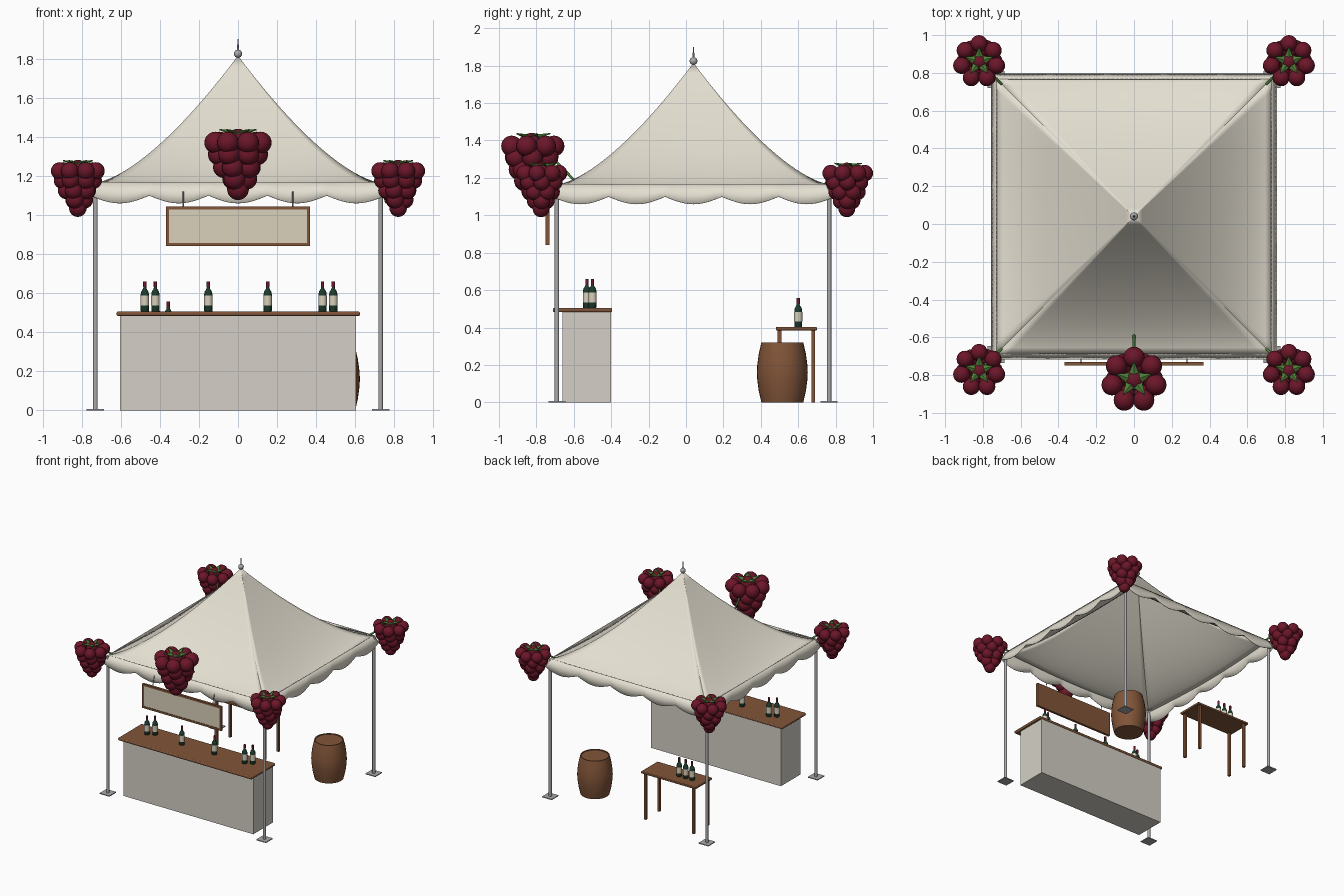
import bpy, bmesh, math
from mathutils import Vector, Matrix

if "Cube" in bpy.data.objects:
    bpy.data.objects.remove(bpy.data.objects["Cube"])

CY = 0.04  # tent centre in y


def material(name, rgb):
    m = bpy.data.materials.new(name)
    m.diffuse_color = (*rgb, 1)
    m.use_nodes = True
    m.node_tree.nodes["Principled BSDF"].inputs["Base Color"].default_value = m.diffuse_color
    return m


CANVAS = material("canvas", (0.78, 0.74, 0.64))
SKIRT = material("counter_cloth", (0.66, 0.63, 0.57))
GRAPE = material("grape", (0.15, 0.008, 0.022))
LEAF = material("leaf", (0.08, 0.22, 0.04))
WOOD = material("wood", (0.22, 0.09, 0.04))
GLASS = material("bottle_glass", (0.012, 0.045, 0.025))
LABEL = material("label", (0.7, 0.64, 0.5))
FOIL = material("foil", (0.14, 0.01, 0.025))
METAL = material("metal", (0.4, 0.4, 0.41))


def finish(name, bm, mat, smooth=None, thick=0, bevel=0):
    me = bpy.data.meshes.new(name)
    bm.to_mesh(me)
    bm.free()
    ob = bpy.data.objects.new(name, me)
    bpy.context.collection.objects.link(ob)
    me.materials.append(mat)
    if smooth:
        bpy.ops.object.select_all(action='DESELECT')
        ob.select_set(True)
        bpy.context.view_layer.objects.active = ob
        bpy.ops.object.shade_smooth_by_angle(angle=math.radians(smooth))
    if thick:
        s = ob.modifiers.new("thickness", 'SOLIDIFY')
        s.thickness = thick
    if bevel:
        b = ob.modifiers.new("rounding", 'BEVEL')
        b.width, b.segments = bevel, 3
    return ob


def box(name, lo, hi, mat, bevel=0):
    lo, hi = Vector(lo), Vector(hi)
    bm = bmesh.new()
    bmesh.ops.create_cube(bm, size=1, matrix=Matrix.Translation((lo + hi) / 2)
                          @ Matrix.Diagonal((*(hi - lo), 1)))
    return finish(name, bm, mat, bevel=bevel)


def rod(name, a, b, r, mat, r2=None, sides=16):
    a, b = Vector(a), Vector(b)
    d = b - a
    bm = bmesh.new()
    bmesh.ops.create_cone(bm, cap_ends=True, segments=sides, radius1=r,
                          radius2=r if r2 is None else r2, depth=d.length,
                          matrix=Matrix.Translation((a + b) / 2)
                          @ d.to_track_quat('Z', 'Y').to_matrix().to_4x4())
    return finish(name, bm, mat, smooth=40)


def lathe(name, profile, at, mat, sides=24):
    bm = bmesh.new()
    vs = [bm.verts.new((r + at[0], at[1], z + at[2])) for r, z in profile]
    es = [bm.edges.new(p) for p in zip(vs, vs[1:])]
    bmesh.ops.spin(bm, geom=vs + es, cent=at, axis=(0, 0, 1),
                   angle=math.tau, steps=sides, use_duplicate=False)
    bmesh.ops.remove_doubles(bm, verts=bm.verts, dist=1e-5)
    bmesh.ops.recalc_face_normals(bm, faces=bm.faces)
    return finish(name, bm, mat, smooth=35)


def panels(name, rows, cols, point, smooth):
    """Four identical fabric sheets, one per side of the tent."""
    bm = bmesh.new()
    for k in range(4):
        rot = Matrix.Translation((0, CY, 0)) @ Matrix.Rotation(k * math.pi / 2, 4, 'Z')
        g = [[bm.verts.new(rot @ Vector(point(i / rows, j / cols)))
              for j in range(cols + 1)] for i in range(rows + 1)]
        for i in range(rows):
            for j in range(cols):
                bm.faces.new((g[i][j], g[i + 1][j], g[i + 1][j + 1], g[i][j + 1]))
    return finish(name, bm, CANVAS, smooth=smooth, thick=0.004)


# Canopy: concave pyramid, sagging slightly mid-eave
def roof_point(t, s):
    t = 0.01 + 0.99 * t
    u = 2 * s - 1
    sag = 0.03 * (1 - u * u) ** 1.5 * t ** 3
    return 0.73 * t * u, -0.73 * t, 1.165 + 0.65 * (1 - t) ** 1.5 - sag


# Valance: flared strip with five scallops per side
def valance_point(t, s):
    half = 0.73 + 0.027 * t
    drop = 0.065 + 0.04 * abs(math.sin(5 * math.pi * s))
    return half * (2 * s - 1), -half, 1.165 - drop * t


panels("canopy_roof", 20, 24, roof_point, 40)
panels("scalloped_valance", 2, 60, valance_point, 40)

# Finial
bm = bmesh.new()
bmesh.ops.create_uvsphere(bm, u_segments=20, v_segments=12, radius=0.021,
                          matrix=Matrix.Translation((0, CY, 1.825)))
finish("finial_ball", bm, METAL, smooth=60)
rod("finial_spike", (0, CY, 1.84), (0, CY, 1.9), 0.006, METAL, 0.002)

# Poles and foot plates
for x in (-0.73, 0.73):
    for y in (-0.69, 0.765):
        rod("tent_pole", (x, y, 0), (x, y, 1.16), 0.012, METAL)
        box("foot_plate", (x - 0.045, y - 0.045, 0), (x + 0.045, y + 0.045, 0.007), METAL)


# Grape clusters: stacked rings of berries, star leaf and stem
def grapes(at, size, stem_end):
    at = Vector(at)
    bm = bmesh.new()
    for z, r, n in ((0.015, 0, 1), (0, 0.119, 7), (-0.06, 0.098, 6),
                    (-0.125, 0.072, 5), (-0.185, 0.042, 3), (-0.238, 0, 1)):
        for i in range(n):
            a = math.pi / 2 + math.tau * i / n + z * 8
            p = at + size * Vector((r * math.cos(a), r * math.sin(a), z))
            bmesh.ops.create_uvsphere(bm, u_segments=20, v_segments=12, radius=0.056 * size,
                                      matrix=Matrix.Translation(p))
    finish("grape_cluster", bm, GRAPE, smooth=60)
    bm = bmesh.new()
    ring = []
    for i in range(10):
        a = math.pi / 2 + math.tau * i / 10
        r, z = ((0.1, 0.07), (0.045, 0.05))[i % 2]
        ring.append(bm.verts.new(at + size * Vector((r * math.cos(a), r * math.sin(a), z))))
    mid = bm.verts.new(at + size * Vector((0, 0, 0.06)))
    for i in range(10):
        bm.faces.new((mid, ring[i], ring[(i + 1) % 10]))
    finish("grape_leaf", bm, LEAF, thick=0.006)
    rod("grape_stem", at + Vector((0, 0, 0.05 * size)), stem_end, 0.007, LEAF, sides=10)


grapes((0, -0.825, 1.37), 1, (0, -0.59, 1.18))
for sx in (-1, 1):
    grapes((sx * 0.82, -0.775, 1.225), 0.8, (sx * 0.70, -0.66, 1.165))
    grapes((sx * 0.82, 0.86, 1.225), 0.8, (sx * 0.70, 0.74, 1.165))

# Hanging sign: backboard, raised frame, blank panel, hangers
box("sign_board", (-0.368, -0.74, 0.84), (0.368, -0.73, 1.043), WOOD)
box("sign_panel", (-0.352, -0.746, 0.856), (0.352, -0.738, 1.027), LABEL)
for z in (0.84, 1.027):
    box("sign_frame_rail", (-0.368, -0.75, z), (0.368, -0.738, z + 0.016), WOOD)
for s in (-1, 1):
    box("sign_frame_stile", (s * 0.36 - 0.008, -0.75, 0.84),
        (s * 0.36 + 0.008, -0.738, 1.043), WOOD)
    rod("sign_hanger", (s * 0.28, -0.735, 1.04), (s * 0.28, -0.715, 1.12), 0.003, METAL, sides=8)

# Serving counter
box("counter_body", (-0.605, -0.66, 0), (0.605, -0.40, 0.487), SKIRT)
box("counter_top", (-0.622, -0.712, 0.483), (0.625, -0.395, 0.505), WOOD, bevel=0.008)

# Side table
box("table_top", (-0.58, 0.48, 0.385), (-0.07, 0.70, 0.403), WOOD, bevel=0.005)
for x in (-0.55, -0.10):
    for y in (0.50, 0.68):
        box("table_leg", (x - 0.01, y - 0.01, 0), (x + 0.01, y + 0.01, 0.39), WOOD)


# Bottles
def bottle(x, y, z):
    lathe("bottle", [(0, 0), (0.019, 0), (0.021, 0.003), (0.021, 0.09), (0.018, 0.103),
                     (0.009, 0.117), (0.0075, 0.125), (0.0075, 0.15), (0, 0.15)],
          (x, y, z), GLASS, 20)
    lathe("bottle_label", [(0.021, 0.03), (0.0218, 0.03), (0.0218, 0.082), (0.021, 0.082)],
          (x, y, z), LABEL, 20)
    lathe("bottle_foil", [(0.0075, 0.125), (0.0085, 0.125), (0.0085, 0.155), (0, 0.155)],
          (x, y, z), FOIL, 20)


for x, y in ((-0.477, -0.53), (-0.423, -0.5), (-0.152, -0.53),
             (0.152, -0.53), (0.433, -0.53), (0.488, -0.5)):
    bottle(x, y, 0.505)
for x in (-0.477, -0.417, -0.357):
    bottle(x, 0.6, 0.402)

# Barrel with recessed lid
lathe("barrel", [(0, 0), (0.112, 0), (0.126, 0.06), (0.134, 0.12), (0.136, 0.16),
                 (0.134, 0.20), (0.126, 0.26), (0.112, 0.32), (0.104, 0.32),
                 (0.104, 0.314), (0, 0.314)], (0.488, 0.515, 0), WOOD, 32)
